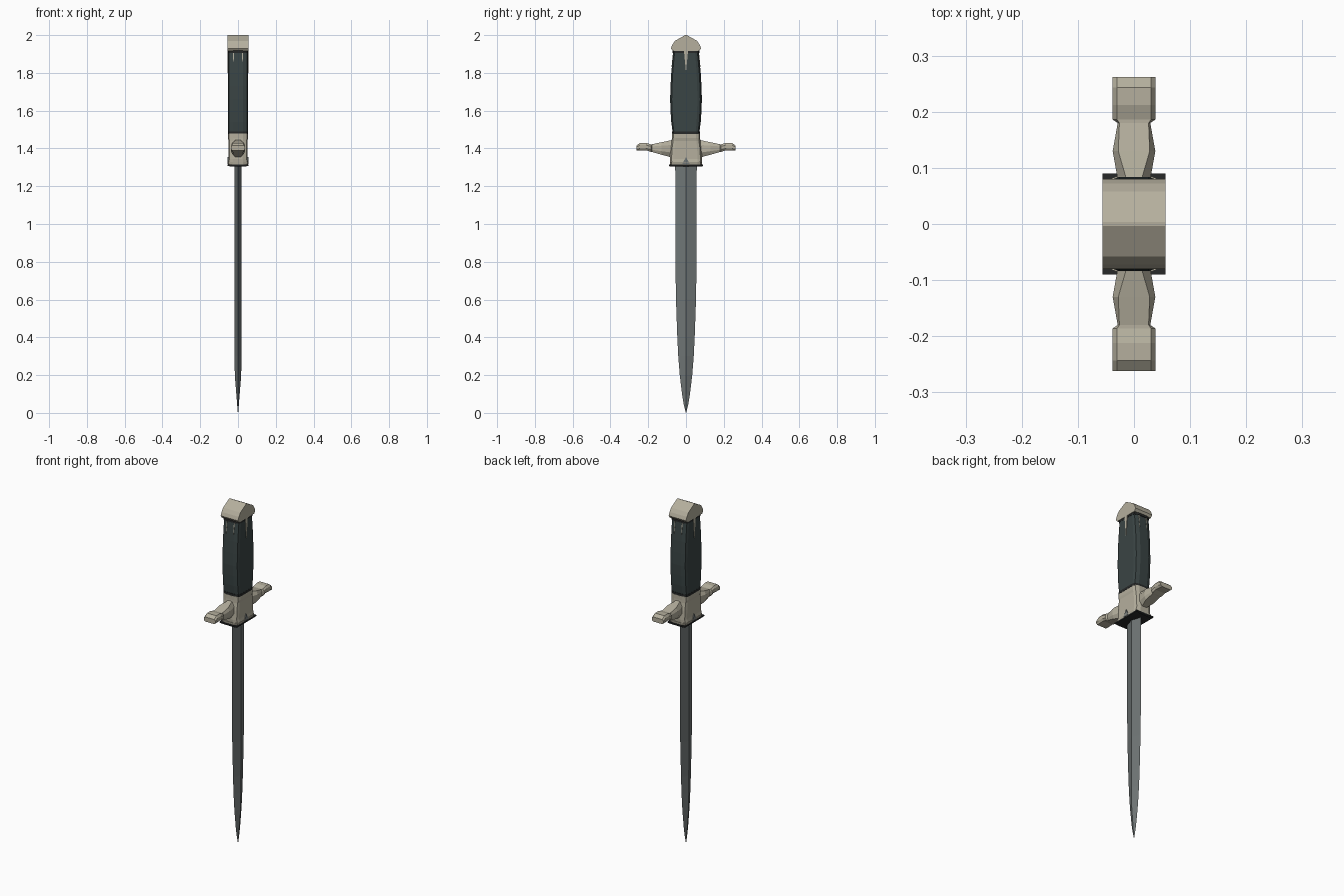
import bpy, bmesh

if "Cube" in bpy.data.objects:
    bpy.data.objects.remove(bpy.data.objects["Cube"])

def material(name, rgb):
    m = bpy.data.materials.new(name)
    m.diffuse_color = (*rgb, 1)
    m.use_nodes = True
    m.node_tree.nodes["Principled BSDF"].inputs["Base Color"].default_value = m.diffuse_color
    return m

SILVER = material("warm silver", (0.46, 0.43, 0.34))
STEEL = material("blade steel", (0.16, 0.18, 0.18))
GRIP = material("dark grip", (0.042, 0.058, 0.058))
BLACK = material("black metal", (0.02, 0.022, 0.022))

def loft(name, rings, mat):
    """Skin a list of closed point rings and cap both ends."""
    bm = bmesh.new()
    rows = [[bm.verts.new(p) for p in r] for r in rings]
    n = len(rows[0])
    for a, b in zip(rows, rows[1:]):
        for i in range(n):
            j = (i + 1) % n
            bm.faces.new((a[i], a[j], b[j], b[i]))
    bm.faces.new(rows[0][::-1])
    bm.faces.new(rows[-1])
    bmesh.ops.recalc_face_normals(bm, faces=bm.faces)
    me = bpy.data.meshes.new(name)
    bm.to_mesh(me)
    bm.free()
    ob = bpy.data.objects.new(name, me)
    bpy.context.collection.objects.link(ob)
    me.materials.append(mat)
    return ob

def rounded(hx, hy, z):
    """Boxy ring with two-step chamfered corners."""
    q = [(1, .72), (.9, .9), (.5, 1)]
    quarter = [(hx * a, hy * b) for a, b in q]
    half = quarter + [(-x, y) for x, y in quarter[::-1]]
    return [(x, y, z) for x, y in half] + [(-x, -y, z) for x, y in half]

def box_ring(hx, hy, z):
    return [(hx, hy, z), (-hx, hy, z), (-hx, -hy, z), (hx, -hy, z)]

# Blade: long diamond section tapering to a point
blade = [(0, .001, .001), (.05, .005, .013), (.1, .009, .021), (.2, .017, .033),
         (.3, .018, .041), (.4, .018, .046), (.6, .018, .053), (.8, .018, .056),
         (1.33, .018, .057)]
loft("blade", [[(t, 0, z), (0, w, z), (-t, 0, z), (0, -w, z)] for z, t, w in blade], STEEL)

# Grip: barrel outline, constant thickness
grip = [(1.478, .070), (1.54, .078), (1.60, .082), (1.66, .084), (1.73, .082),
        (1.80, .078), (1.87, .071), (1.92, .066)]
loft("grip", [rounded(.053, w, z) for z, w in grip], GRIP)
loft("grip_lower_ring", [rounded(.054, .074, z) for z in (1.476, 1.49)], BLACK)
loft("grip_upper_ring", [rounded(.054, .071, z) for z in (1.905, 1.925)], BLACK)

# Pommel: faceted cap profile across the thickness
cap = [(.07, 1.916), (.08, 1.93), (.072, 1.95), (.058, 1.97), (.004, 2.0)]
cap = cap + [(-y, z) for y, z in cap[::-1]]
loft("pommel", [[(x, y, z) for y, z in cap] for x in (-.056, .056)], SILVER)

# Guard block with flared foot
block = [(1.325, .054, .083), (1.345, .050, .085), (1.40, .050, .082),
         (1.44, .050, .076), (1.455, .053, .075), (1.478, .053, .075)]
loft("guard_block", [rounded(hx, hy, z) for z, hx, hy in block], SILVER)
loft("guard_foot", [rounded(.052, .084, 1.312), rounded(.056, .086, 1.327)], SILVER)
loft("guard_plate", [box_ring(.036, .086, 1.304), box_ring(.056, .09, 1.308),
                     box_ring(.056, .09, 1.315)], BLACK)

# Crossguard arms: (y, half width, flat half width, bottom z, top z)
arm = [(.06, .028, .014, 1.35, 1.45), (.085, .030, .015, 1.355, 1.442),
       (.13, .038, .028, 1.367, 1.433), (.18, .029, .026, 1.381, 1.422),
       (.186, .038, .030, 1.382, 1.422), (.212, .038, .030, 1.39, 1.430),
       (.243, .038, .030, 1.388, 1.430), (.262, .038, .030, 1.388, 1.415)]
for side, s in (("left", -1), ("right", 1)):
    rings = []
    for y, w, f, lo, hi in arm:
        c = (hi - lo) * .28
        half = [(f, hi), (w, hi - c), (w, lo + c), (f, lo)]
        ring = half + [(-x, z) for x, z in half[::-1]]
        rings.append([(x, s * y, z) for x, z in ring])
    loft("guard_arm_" + side, rings, SILVER)

# Thin inlays: tapered slivers under the pommel and a small dark triangle on the guard
def sliver(name, side, y, w, z_wide, z_tip, x, mat):
    tri = [(y - w, z_wide), (y + w, z_wide), (y, z_tip)]
    loft(name, [[(side * d, py, pz) for py, pz in tri] for d in (x - .004, x + .003)], mat)

for side in (-1, 1):
    sliver("grip_inlay", side, 0, .011, 1.92, 1.80, .053, SILVER)
    sliver("guard_notch", side, 0, .02, 1.318, 1.355, .0525, STEEL)
    # Narrow streaks on the edges of the grip
    for x in (-.024, .024):
        tri = [(x - .003, 1.91), (x + .003, 1.91), (x, 1.83)]
        loft("edge_inlay", [[(px, side * (.066 + (1.92 - pz) * .1 + d), pz) for px, pz in tri]
                            for d in (-.004, .0015)], SILVER)
